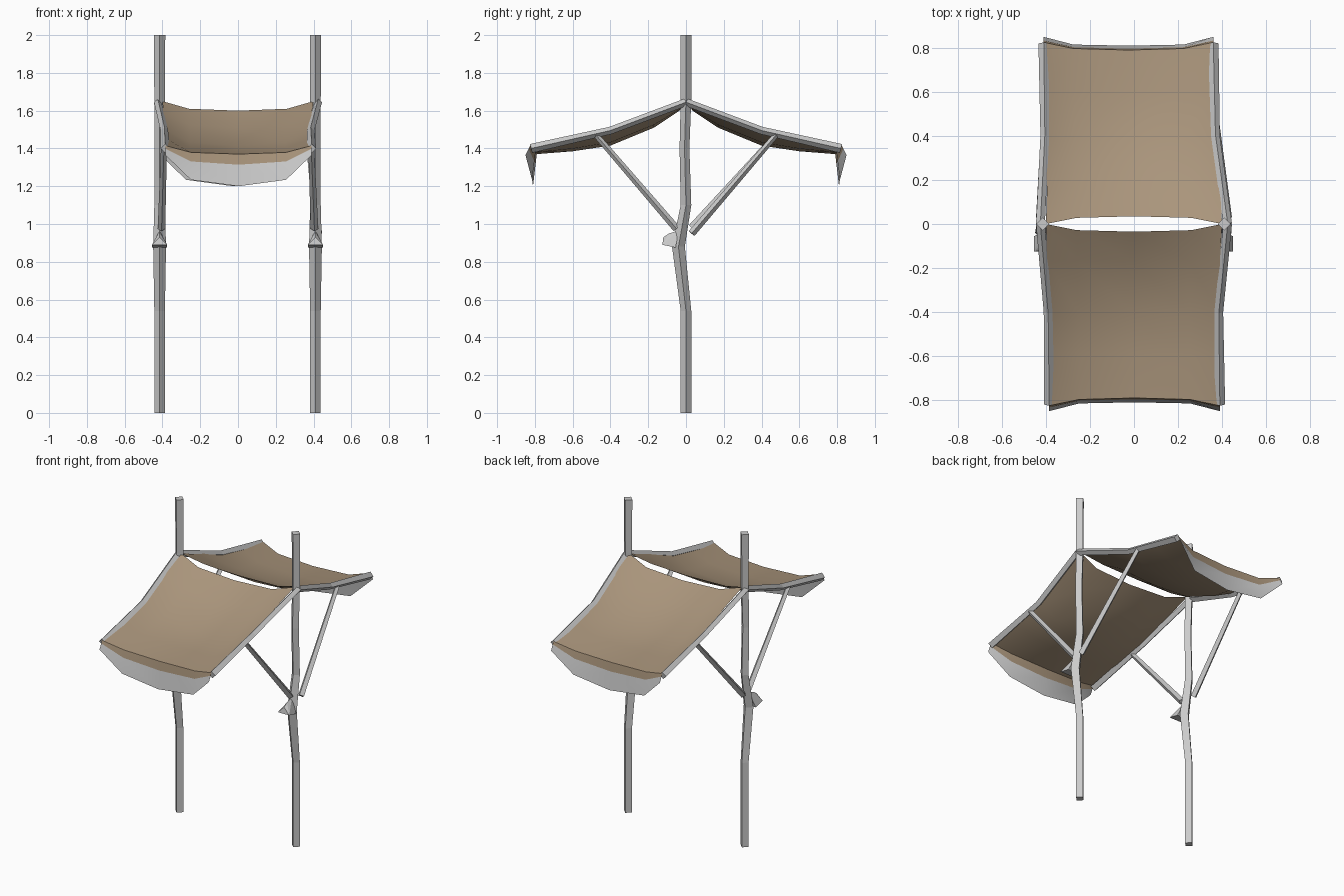
import bpy, bmesh, math
from mathutils import Vector

if "Cube" in bpy.data.objects:
    bpy.data.objects.remove(bpy.data.objects["Cube"], do_unlink=True)


def material(name, color):
    m = bpy.data.materials.new(name)
    m.use_nodes = True
    m.diffuse_color = color
    m.node_tree.nodes["Principled BSDF"].inputs["Base Color"].default_value = color
    return m


GREY = material("pale grey", (0.6, 0.6, 0.6, 1))
TAN = material("tan cloth", (0.40, 0.30, 0.20, 1))


def finish(name, bm, mats, smooth=False):
    bmesh.ops.recalc_face_normals(bm, faces=bm.faces)
    mesh = bpy.data.meshes.new(name)
    bm.to_mesh(mesh)
    bm.free()
    for m in mats:
        mesh.materials.append(m)
    ob = bpy.data.objects.new(name, mesh)
    bpy.context.collection.objects.link(ob)
    if smooth:
        for p in mesh.polygons:
            p.use_smooth = True
    return ob


def beam(name, path, radii, level=False):
    """Four-sided pole along a path, set on its corner."""
    bm = bmesh.new()
    pts = [Vector(p) for p in path]
    rings = []
    for i, p in enumerate(pts):
        t = (pts[min(i + 1, len(pts) - 1)] - pts[max(i - 1, 0)]).normalized()
        if level:
            t = Vector((0, 0, 1))
        u = Vector((1, 0, 0))
        u = (u - t * u.dot(t)).normalized()
        v = t.cross(u)
        r = radii[i]
        rings.append([bm.verts.new(p + d * r) for d in (u, v, -u, -v)])
    for a, b in zip(rings, rings[1:]):
        for k in range(4):
            n = (k + 1) % 4
            bm.faces.new((a[k], a[n], b[n], b[k]))
    bm.faces.new(rings[0])
    bm.faces.new(rings[-1])
    return finish(name, bm, [GREY])


def sheet(name, rows, mats):
    bm = bmesh.new()
    grid = [[bm.verts.new(p) for p in row] for row in rows]
    for a, b in zip(grid, grid[1:]):
        for k in range(len(a) - 1):
            bm.faces.new((a[k], a[k + 1], b[k + 1], b[k]))
    return finish(name, bm, mats, True)


# Crooked posts and the knots on their bends
for side, x in (("left", 0.41), ("right", -0.415)):
    s = math.copysign(1, x)
    beam(side + "_post",
         [(x, 0, 0), (x, 0, 0.54), (x, -0.04, 0.88), (x, 0, 1.1),
          (x, -0.008, 1.4), (x, 0, 1.66), (x, 0, 2)],
         [0.028, 0.028, 0.034, 0.028, 0.026, 0.028, 0.03], True)
    bm = bmesh.new()
    for px, y, z in ((0.04, -0.125, 0.89), (0.04, -0.055, 0.875),
                     (0, -0.12, 0.93), (0, -0.09, 0.95), (0, -0.04, 0.965)):
        for m in (1, -1) if px else (1,):
            bm.verts.new((x + px * m, y, z))
    bmesh.ops.convex_hull(bm, input=bm.verts)
    finish(side + "_knot", bm, [GREY])

# Each half of the canopy: rails, struts, sagging cloth and hanging flap
SPREAD = (-1, -0.65, 0, 0.65, 1)
SAG = (0, 0.8, 1, 0.8, 0)
for half, d in (("front", -1), ("back", 1)):
    mid = {-1: -0.39, 1: 0.385} if d < 0 else {-1: -0.405, 1: 0.37}
    end = {-1: -0.385, 1: 0.39} if d < 0 else {-1: -0.41, 1: 0.36}
    for side, s in (("left", 1), ("right", -1)):
        beam(f"{half}_{side}_rail",
             [(0.425 * s, 0, 1.645), (mid[s], 0.4 * d, 1.495), (end[s], 0.82 * d, 1.40)],
             [0.02, 0.02, 0.024])
        foot = (0.425 * s, 0.03, 0.95 if s > 0 else 0.98) if d > 0 else (0.405 * s, -0.05, 0.975)
        beam(f"{half}_{side}_strut",
             [(mid[s], 0.48 * d, 1.475), foot], [0.015, 0.02])

    # Cloth rows: edge y, edge z, middle y, middle z, left and right limits
    rows = []
    for ye, ze, ym, zm, a, b in (
            (0.0, 1.65, 0.035, 1.60, -0.40, 0.40),
            (0.17, 1.585, 0.17, 1.51, -0.395, 0.39),
            (0.4, 1.5, 0.4, 1.415, mid[-1], mid[1]),
            (0.6, 1.455, 0.6, 1.385, (mid[-1] + end[-1]) / 2, (mid[1] + end[1]) / 2),
            (0.825, 1.415, 0.79, 1.37, end[-1], end[1])):
        c, w = (a + b) / 2, (b - a) / 2
        rows.append([(c + w * f, d * (ye + (ym - ye) * g), ze + (zm - ze) * g)
                     for f, g in zip(SPREAD, SAG)])
    sheet(half + "_cloth", rows, [TAN])

    # Flap: tan band above, pale hem below
    fold = rows[-1]
    drop = (0.05, 0.145, 0.17, 0.145, 0.05)
    out = (0.025, 0.018, 0.02, 0.018, 0.025)

    def hang(t):
        return [(x, y + d * o * t, z - h * t) for (x, y, z), h, o in zip(fold, drop, out)]
    sheet(half + "_flap_band", [fold, hang(0.33)], [TAN])
    sheet(half + "_flap_hem", [hang(0.33), hang(1)], [GREY])
